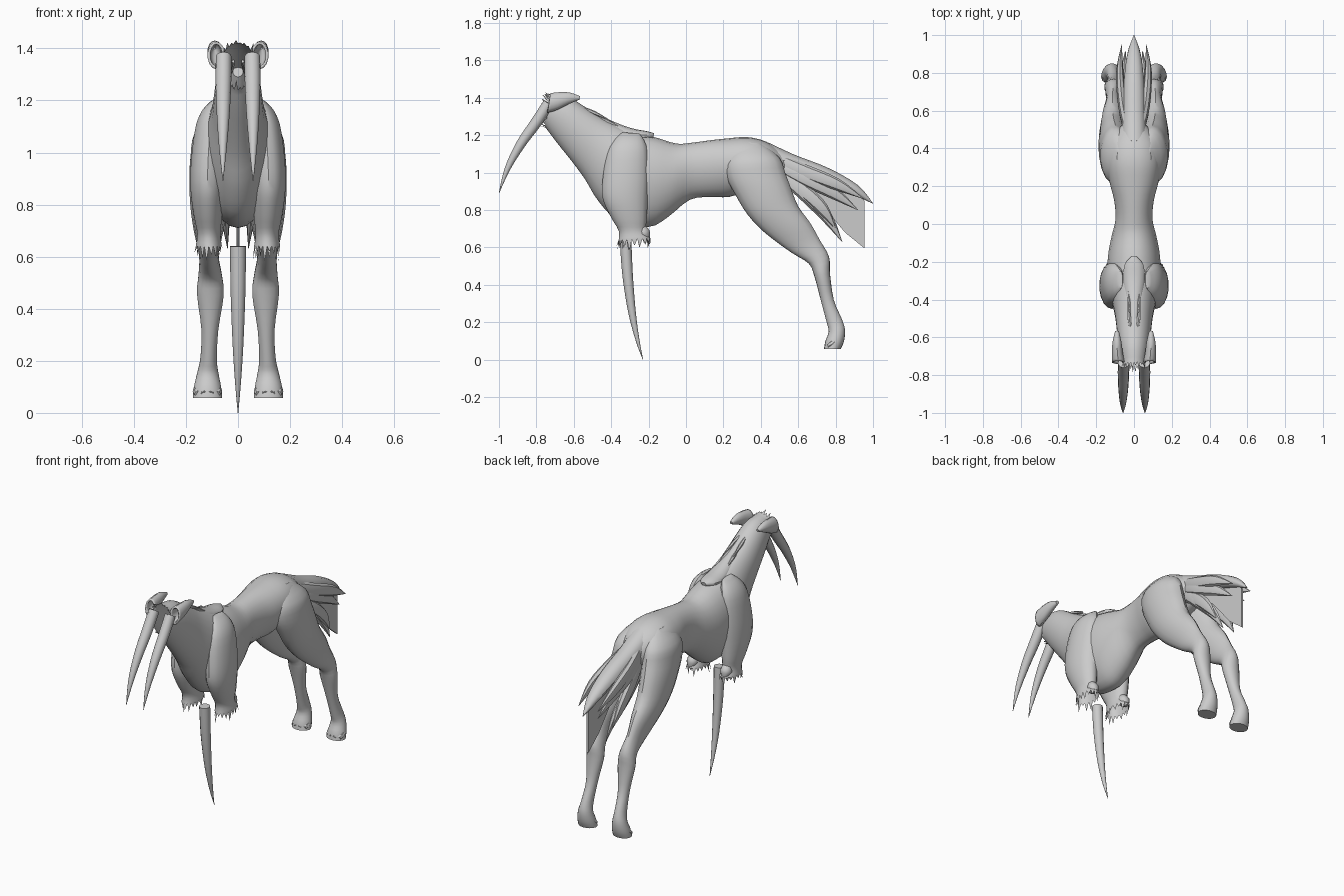
import bpy, bmesh, math, random
from mathutils import Vector

if "Cube" in bpy.data.objects:
    bpy.data.objects.remove(bpy.data.objects["Cube"])

random.seed(4)


def finish(name, bm, angle=35):
    bmesh.ops.recalc_face_normals(bm, faces=bm.faces)
    me = bpy.data.meshes.new(name)
    bm.to_mesh(me)
    bm.free()
    ob = bpy.data.objects.new(name, me)
    bpy.context.collection.objects.link(ob)
    bpy.ops.object.select_all(action='DESELECT')
    ob.select_set(True)
    bpy.context.view_layer.objects.active = ob
    bpy.ops.object.shade_smooth_by_angle(angle=math.radians(angle))
    return ob


def spline(rows, steps):
    # Catmull-Rom interpolation of section tables
    out = []
    for i in range(len(rows) - 1):
        p0, p1, p2, p3 = (rows[min(max(i + k, 0), len(rows) - 1)] for k in (-1, 0, 1, 2))
        for s in range(steps):
            t = s / steps
            out.append([0.5 * (2 * b + (c - a) * t + (2 * a - 5 * b + 4 * c - d) * t * t
                        + (3 * b - a - 3 * c + d) * t ** 3)
                        for a, b, c, d in zip(p0, p1, p2, p3)])
    return out + [list(rows[-1])]


def skin(bm, rings):
    for r, q in zip(rings, rings[1:]):
        for k in range(len(r)):
            j = (k + 1) % len(r)
            bm.faces.new((r[k], r[j], q[j], q[k]))


def loft(name, rows, sides=18, steps=3, caps=(True, True), egg=0.0, fringe=None):
    # row: y, z of one edge, y, z of the opposite edge, centre x, half width
    bm = bmesh.new()
    rings = []
    for y1, z1, y2, z2, cx, w in spline(rows, steps):
        c = Vector((cx, (y1 + y2) / 2, (z1 + z2) / 2))
        ax = Vector((0, (y1 - y2) / 2, (z1 - z2) / 2))
        ring = []
        for k in range(sides):
            a = 2 * math.pi * k / sides
            p = c + ax * math.cos(a)
            p.x += max(w, 0.001) * math.sin(a) * (1 + egg * math.cos(a))
            ring.append(bm.verts.new(p))
        rings.append(ring)
    skin(bm, rings)
    if caps[0]:
        bm.faces.new(rings[0])
    if caps[1]:
        bm.faces.new(rings[-1])
    if fringe:
        # ragged torn edge
        end, d = fringe
        ring = rings[end]
        mid = sum((v.co for v in ring), Vector()) / sides
        for k in range(sides):
            a, b = ring[k], ring[(k + 1) % sides]
            m = (a.co + b.co) / 2
            tip = m + Vector(d) * random.uniform(0.3, 1) + (m - mid) * random.uniform(-.15, .2)
            bm.faces.new((a, b, bm.verts.new(tip)))
    return finish(name, bm)


def tube(name, pts, sides=10, flat=1.0, steps=4):
    # tapered round or flattened spike; pt: x, y, z, radius
    bm = bmesh.new()
    path = spline(pts, steps)
    rings = []
    for i, (x, y, z, r) in enumerate(path):
        a, b = path[max(i - 1, 0)], path[min(i + 1, len(path) - 1)]
        t = (Vector(b[:3]) - Vector(a[:3])).normalized()
        u = t.cross(Vector((1, 0, 0))).normalized()
        v = t.cross(u)
        r = max(r, 0.001)
        rings.append([bm.verts.new(Vector((x, y, z)) + u * r * math.cos(2 * math.pi * k / sides)
                      + v * r * flat * math.sin(2 * math.pi * k / sides)) for k in range(sides)])
    skin(bm, rings)
    bm.faces.new(rings[0])
    bm.faces.new(rings[-1])
    return finish(name, bm)


# neck, chest, waist and rump, open and ragged where the head is missing
loft("torso", [
    (-.73, 1.42, -.75, 1.24, 0, .062), (-.63, 1.405, -.69, 1.16, 0, .078),
    (-.53, 1.345, -.61, 1.06, 0, .09), (-.44, 1.29, -.54, .965, 0, .10),
    (-.33, 1.24, -.47, .85, 0, .12), (-.23, 1.205, -.36, .74, 0, .14),
    (-.15, 1.185, -.2, .71, 0, .138), (-.05, 1.155, -.1, .76, 0, .12),
    (.03, 1.16, .02, .855, 0, .098), (.12, 1.172, .13, .87, 0, .105),
    (.22, 1.183, .23, .87, 0, .13), (.33, 1.19, .33, .9, 0, .14),
    (.43, 1.165, .45, .9, 0, .125), (.52, 1.105, .54, .95, 0, .06)],
    sides=24, caps=(False, True), egg=.12, fringe=(0, (0, -.04, .03)))

# raised withers plate
loft("withers_plate", [
    (-.50, 1.33, -.51, 1.29, 0, .02), (-.42, 1.287, -.44, 1.2, 0, .04),
    (-.3, 1.24, -.32, 1.15, 0, .06), (-.21, 1.222, -.22, 1.17, 0, .05),
    (-.17, 1.21, -.175, 1.185, 0, .015)], sides=14)

for side, s in (("right", 1), ("left", -1)):
    # front leg stump with a torn end
    loft("front_leg_" + side, [
        (-.34, 1.215, -.25, 1.21, s * .07, .01), (-.38, 1.18, -.225, 1.175, s * .088, .038),
        (-.42, 1.11, -.205, 1.11, s * .105, .056),
        (-.445, .97, -.2, .97, s * .115, .066), (-.445, .86, -.205, .85, s * .117, .066),
        (-.4, .76, -.21, .75, s * .115, .055), (-.36, .69, -.215, .69, s * .112, .045),
        (-.36, .64, -.19, .65, s * .112, .05)],
        caps=(True, False), fringe=(-1, (0, 0, -.06)))
    # elbow tuft
    tube("elbow_tuft_" + side, [(s * .112, -.25, .72, .02), (s * .114, -.225, .675, .034),
                                (s * .115, -.205, .64, .012)])
    # hind leg from hip to paw
    loft("hind_leg_" + side, [
        (.28, 1.165, .41, 1.155, s * .06, .03), (.215, 1.07, .5, 1.08, s * .09, .077),
        (.215, .98, .53, 1.0, s * .1, .083), (.265, .88, .56, .92, s * .108, .08),
        (.33, .775, .60, .82, s * .112, .072), (.42, .68, .665, .73, s * .113, .058),
        (.56, .575, .715, .64, s * .112, .038), (.655, .515, .765, .55, s * .107, .045),
        (.685, .45, .77, .46, s * .106, .052), (.72, .32, .79, .32, s * .108, .033),
        (.752, .2, .832, .22, s * .113, .032), (.763, .15, .85, .16, s * .116, .041),
        (.745, .1, .845, .1, s * .117, .053), (.738, .058, .828, .058, s * .117, .057)])
    # toes, resting level with the sole
    for i in range(4):
        x = s * (.08 + i * .025)
        y = .752 + .012 * abs(i - 1.5)
        tube("toe_%s_%d" % (side, i), [(x, .80, .10, .014), (x, y + .01, .083, .019),
                                       (x, y - .012, .072, .012)], 8)
    # cupped ear pointing back
    ear = loft("ear_" + side, [
        (-.725, 1.425, -.74, 1.32, s * .083, .034), (-.68, 1.43, -.69, 1.335, s * .088, .03),
        (-.62, 1.428, -.63, 1.365, s * .09, .024), (-.565, 1.408, -.57, 1.39, s * .09, .01)],
        sides=14, caps=(False, True))
    rim = ear.modifiers.new("thickness", 'SOLIDIFY')
    rim.thickness = .01
    # tusk
    tube("tusk_" + side, [
        (s * .055, -.735, 1.37, .03), (s * .056, -.80, 1.27, .03),
        (s * .057, -.885, 1.15, .025), (s * .058, -.955, 1.02, .015),
        (s * .058, -1.0, .89, .001)], 12)
    # outer tail locks
    for i, (y, z, x) in enumerate(((.95, .86, .065), (.92, .80, .045), (.835, .63, .04), (.80, .70, .06))):
        rz = 1.09 - .025 * i
        tube("tail_lock_%s_%d" % (side, i), [
            (s * .025, .45, rz, .03), (s * .06, .62, rz + (z - rz) * .34, .038),
            (s * (x + .01), (.62 + y) / 2 + .02, rz + (z - rz) * .66, .032),
            (s * x, y, z, .001)], 8, .6)
    # mane locks lying on the back of the neck
    for i in range(2):
        y, z = -.56 + i * .07, 1.362 - i * .045
        tube("mane_lock_%s_%d" % (side, i), [
            (s * .018, y, z - .012, .006), (s * .026, y + .07, z - .042, .01),
            (s * .032, y + .15, z - .08, .001)], 6)

# lone spike under the chest
tube("ground_spike", [(0, -.323, .64, .031), (0, -.312, .45, .028), (0, -.288, .25, .02),
                      (0, -.258, .1, .01), (0, -.23, 0, .001)], 12)

# central tail and its flat fin
tube("tail_core", [(0, .42, 1.11, .055), (0, .56, 1.05, .05), (0, .74, .985, .045),
                   (0, .9, .91, .03), (0, 1.0, .835, .001)], 12, 1.2)
bm = bmesh.new()
outline = [(.5, 1.06), (.85, .94), (.955, .85), (.955, .595), (.85, .68), (.70, .86), (.56, .99)]
face = bm.faces.new([bm.verts.new((-.006, y, z)) for y, z in outline])
ext = bmesh.ops.extrude_face_region(bm, geom=[face])
bmesh.ops.translate(bm, vec=(.012, 0, 0), verts=[g for g in ext["geom"] if isinstance(g, bmesh.types.BMVert)])
finish("tail_fin", bm)
